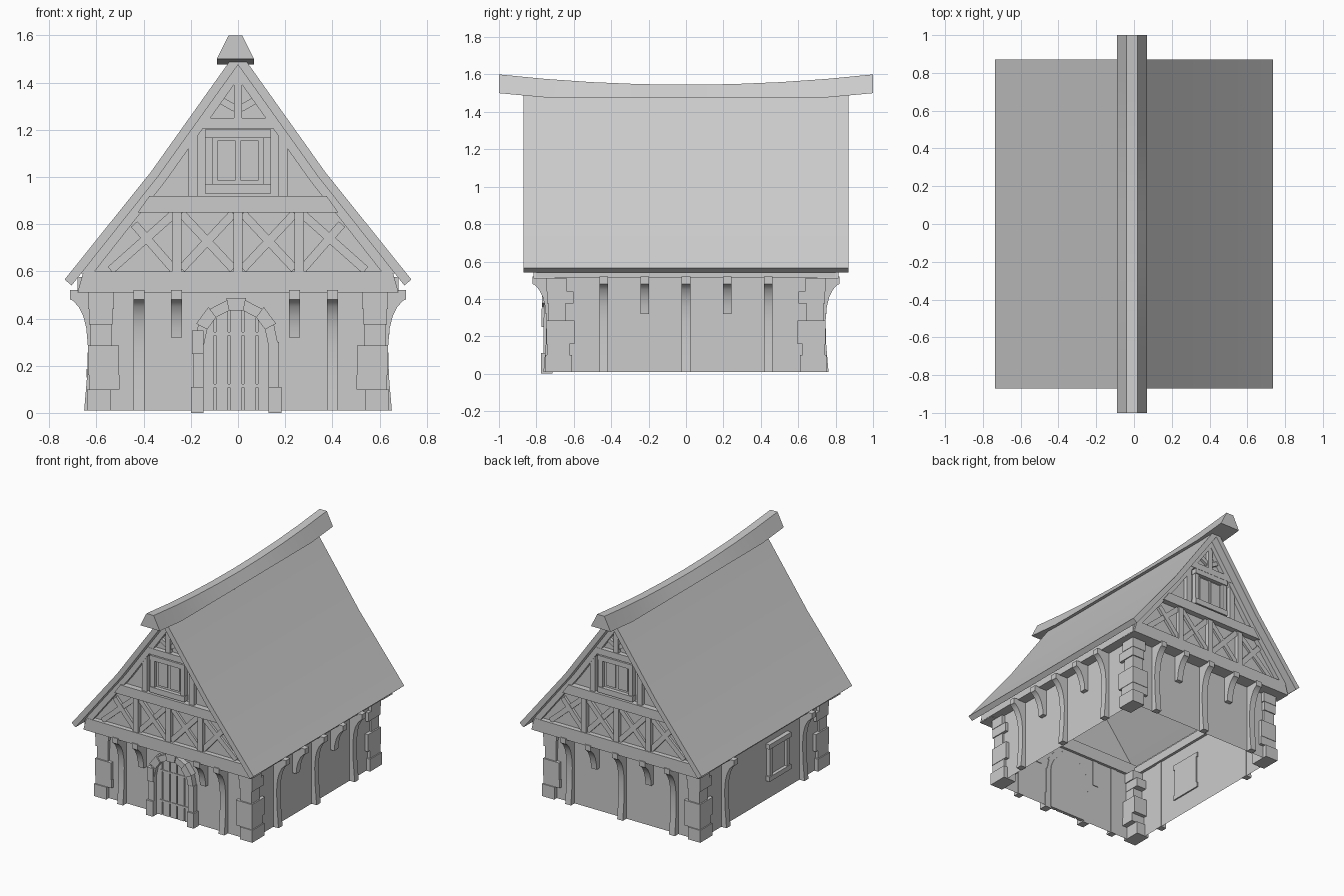
import bpy, bmesh
from math import sin, cos, pi, sqrt, radians
from mathutils import Vector, Matrix

if "Cube" in bpy.data.objects:
    bpy.data.objects.remove(bpy.data.objects["Cube"])

FRONT, RIGHT, BACK, LEFT = range(4)
WALL = {FRONT: 0.72, BACK: 0.72, RIGHT: 0.61, LEFT: 0.61}
GABLE = 0.78


def make(name, verts, faces):
    me = bpy.data.meshes.new(name)
    me.from_pydata([tuple(v) for v in verts], [], faces)
    bm = bmesh.new()
    bm.from_mesh(me)
    bmesh.ops.recalc_face_normals(bm, faces=bm.faces)
    bm.to_mesh(me)
    bm.free()
    ob = bpy.data.objects.new(name, me)
    bpy.context.collection.objects.link(ob)
    return ob


def smooth(ob, angle=30):
    bpy.ops.object.select_all(action='DESELECT')
    ob.select_set(True)
    bpy.context.view_layer.objects.active = ob
    bpy.ops.object.shade_smooth_by_angle(angle=radians(angle))


def prism(name, pts, vec, side=FRONT):
    """Extrude a polygon of (along wall, outward, z) points, then turn it to a side."""
    rot = Matrix.Rotation(side * pi / 2, 3, 'Z')
    a = [rot @ Vector((u, -d, z)) for u, d, z in pts]
    off = rot @ Vector((vec[0], -vec[1], vec[2]))
    n = len(a)
    faces = [tuple(range(n)), tuple(range(n, 2 * n))]
    faces += [(i, (i + 1) % n, n + (i + 1) % n, n + i) for i in range(n)]
    return make(name, a + [p + off for p in a], faces)


def plate(name, uz, d0, d1, side=FRONT):
    return prism(name, [(u, d0, z) for u, z in uz], (0, d1 - d0, 0), side)


def box(name, u0, u1, z0, z1, d0, d1, side=FRONT):
    return plate(name, [(u0, z0), (u1, z0), (u1, z1), (u0, z1)], d0, d1, side)


def bar(name, a, b, w, d0, d1, side=FRONT):
    a, b = Vector(a), Vector(b)
    t = (b - a).normalized() * w / 2
    n = Vector((-t.y, t.x))
    return plate(name, [a + n, b + n, b - n, a - n], d0, d1, side)


# Plaster walls: an open shell
shell = [(x, y, z) for z in (0.01, 0.6) for x, y in
         ((-0.61, -0.72), (0.61, -0.72), (0.61, 0.72), (-0.61, 0.72))]
make("plaster_walls", shell, [(i, (i + 1) % 4, 4 + (i + 1) % 4, 4 + i) for i in range(4)])

# Roof slab with a slight kick at the eaves
outer = [(0.735, 0.565), (0.37, 1.02), (0, 1.54)]
inner = [(0, 1.475), (0.34, 1.0), (0.705, 0.54)]
for s in (-1, 1):
    smooth(plate("roof_slope", [(s * x, z) for x, z in outer + inner], -0.87, 0.87))

# Sagging ridge beam
verts, faces, N = [], [], 8
for i in range(N + 1):
    y = -1 + 2 * i / N
    top = 1.545 + 0.055 * y * y
    low = max(top - 0.1, 1.477)
    verts += [(-0.09, y, low), (0.068, y, low), (0.018, y, top), (-0.04, y, top)]
    if i:
        b = 4 * (i - 1)
        faces += [(b + j, b + (j + 1) % 4, b + 4 + (j + 1) % 4, b + 4 + j) for j in range(4)]
faces += [(0, 1, 2, 3), tuple(range(4 * N, 4 * N + 4))]
smooth(make("ridge_beam", verts, faces))

# Posts and brackets with flared heads
FLARE = [(0.033, 0.36), (0.046, 0.41), (0.066, 0.45), (0.09, 0.476), (0.102, 0.48), (0.102, 0.52), (-0.005, 0.52)]
LONG = [(-0.005, 0.01), (0.042, 0.01), (0.03, 0.15), (0.026, 0.28)] + FLARE
SHORT = [(-0.005, 0.32), (0.03, 0.32)] + FLARE


def post(name, profile, u, side, w=0.046):
    smooth(prism(name, [(u - w / 2, WALL[side] + d, z) for d, z in profile], (w, 0, 0), side), 35)


layout = {FRONT: ((-0.42, 0.4), (-0.26, 0.24)),
          RIGHT: ((-0.44, 0, 0.44), (-0.22, 0.22)),
          BACK: ((-0.42, 0, 0.42), (-0.22, 0.22)),
          LEFT: ((-0.44, 0.46), ())}
for side, (longs, shorts) in layout.items():
    for u in longs:
        post("wall_post", LONG, u, side)
    for u in shorts:
        post("short_bracket", SHORT, u, side)

# Corner stones: alternating long and short courses
courses = [(0.01, 0.10, 0.10, 0.14, 0.03), (0.10, 0.16, 0.13, 0.12, 0.022), (0.16, 0.285, 0.13, 0.15, 0.025),
           (0.285, 0.375, 0.09, 0.09, 0.015), (0.375, 0.44, 0.10, 0.14, 0.022), (0.44, 0.51, 0.11, 0.11, 0.025)]
for sx in (-1, 1):
    for sy in (-1, 1):
        for z0, z1, wx, wy, e in courses:
            X, Y = 0.61 + e, 0.72 + e
            xs = sorted((sx * X, sx * (X - wx)))
            ys = sorted((sy * Y, sy * (Y - wy)))
            box("corner_stone", xs[0], xs[1], z0, z1, -ys[0], -ys[1])

# Wall plates carrying the roof
for side in (FRONT, BACK):
    plate("jetty_beam", [(-0.68, 0.51), (0.68, 0.51), (0.655, 0.6), (-0.655, 0.6)], 0.70, 0.815, side)
for side in (RIGHT, LEFT):
    box("eave_beam", -0.8, 0.8, 0.515, 0.575, 0.59, 0.68, side)

# Two gables: plaster panel, timber framing and shuttered window
G0, G1 = GABLE - 0.01, GABLE + 0.03
for side in (FRONT, BACK):
    def g(name, u0, u1, z0, z1, out=0.0):
        box(name, u0, u1, z0, z1, G0, G1 + out, side)

    plate("gable_panel", [(-0.67, 0.59), (0.67, 0.59), (0.345, 1.0), (0, 1.49), (-0.345, 1.0)],
          GABLE - 0.01, GABLE, side)
    plate("middle_beam", [(-0.425, 0.85), (0.425, 0.85), (0.375, 0.92), (-0.375, 0.92)], G0, G1 + 0.012, side)
    plate("collar_beam", [(-0.19, 1.205), (0.19, 1.205), (0.16, 1.25), (-0.16, 1.25)], G0, G1 + 0.005, side)
    for s in (-1, 1):
        plate("gable_rafter", [(s * x, z) for x, z in ((0.67, 0.59), (0.34, 1.0), (0, 1.475), (0, 1.415),
                                                       (0.305, 0.985), (0.615, 0.59))], G0, G1 + 0.003, side)
        bar("top_brace", (s * 0.012, 1.29), (s * 0.09, 1.335), 0.03, G0, G1 - 0.01, side)
        g("window_side_post", s * 0.19 - 0.02, s * 0.19 + 0.02, 0.91, 1.21)
        # Cross braces, outer then inner bays
        bar("cross_brace", (s * 0.27, 0.605), (s * 0.44, 0.80), 0.036, G0, G1 - 0.01, side)
        bar("cross_brace", (s * 0.27, 0.845), (s * 0.54, 0.605), 0.036, G0, G1 - 0.014, side)
        bar("cross_brace", (s * 0.02, 0.61), (s * 0.24, 0.845), 0.036, G0, G1 - 0.01, side)
        bar("cross_brace", (s * 0.02, 0.845), (s * 0.24, 0.61), 0.036, G0, G1 - 0.014, side)
        # Window frame and shutters
        g("gable_window_jamb", s * 0.121 - 0.016, s * 0.121 + 0.016, 0.95, 1.18, 0.003)
        g("gable_window_shutter", s * 0.048 - 0.038, s * 0.048 + 0.038, 0.985, 1.155, -0.01)
    for u in (-0.26, 0, 0.26):
        g("gable_stud", u - 0.02, u + 0.02, 0.6, 0.85)
    g("king_post", -0.018, 0.018, 1.25, 1.44)
    g("gable_window_backing", -0.11, 0.11, 0.96, 1.17, -0.018)
    g("gable_window_sill", -0.14, 0.14, 0.93, 0.97, 0.01)
    g("gable_window_lintel", -0.14, 0.14, 1.165, 1.2, 0.01)

# Arched door: planks with gaps over a backing, straps across
SPRING, R, CX = 0.29, 0.148, -0.008


def arch_z(x):
    return SPRING + 1.08 * sqrt(max(R * R - x * x, 0))


edge = [(CX + R * cos(pi * i / 10), SPRING + 1.08 * R * sin(pi * i / 10)) for i in range(11)]
plate("door_backing", [(CX - R, 0.01), (CX + R, 0.01)] + edge, 0.71, 0.726)
step = 2 * R / 5
for i in range(5):
    a, b = -R + i * step + 0.004, -R + (i + 1) * step - 0.004
    plate("door_plank", [(CX + a, 0.01), (CX + b, 0.01), (CX + b, arch_z(b)), (CX + a, arch_z(a))], 0.71, 0.734)
for z in (0.115, 0.335):
    box("door_strap", CX - 0.11, CX + R - 0.01, z - 0.007, z + 0.007, 0.72, 0.738)

# Door surround: jamb stones and arch stones of varied size
for s in (-1, 1):
    stones = [(0, 0.11, 0.054, 0.055), (0.11, 0.25, 0.044, 0.042), (0.25, 0.3, 0.044, 0.042)]
    if s < 0:
        stones[2] = (0.25, 0.35, 0.05, 0.052)
    for z0, z1, w, d in stones:
        u = sorted((CX + s * (R - 0.01), CX + s * (R - 0.01 + w)))
        box("door_jamb_stone", u[0], u[1], z0, z1, 0.715, 0.72 + d)
for i in range(7):
    t0, t1 = pi * i / 7, pi * (i + 1) / 7
    r0, r1 = R - 0.012, R + (0.04 if i % 2 else 0.03)
    ring = [(CX + r * cos(t), SPRING + 1.08 * r * sin(t)) for r, t in ((r0, t0), (r1, t0), (r1, t1), (r0, t1))]
    plate("door_arch_stone", ring, 0.715, 0.72 + (0.05 if i % 2 else 0.04))

# Side window on the left wall
D, U = WALL[LEFT], 0.175
box("side_window_pane", U - 0.09, U + 0.09, 0.18, 0.39, D - 0.01, D + 0.008, LEFT)
for s in (-1, 1):
    box("side_window_jamb", U + s * 0.098 - 0.016, U + s * 0.098 + 0.016, 0.165, 0.40, D - 0.01, D + 0.026, LEFT)
box("side_window_sill", U - 0.125, U + 0.125, 0.15, 0.185, D - 0.01, D + 0.032, LEFT)
box("side_window_lintel", U - 0.125, U + 0.125, 0.385, 0.42, D - 0.01, D + 0.032, LEFT)
